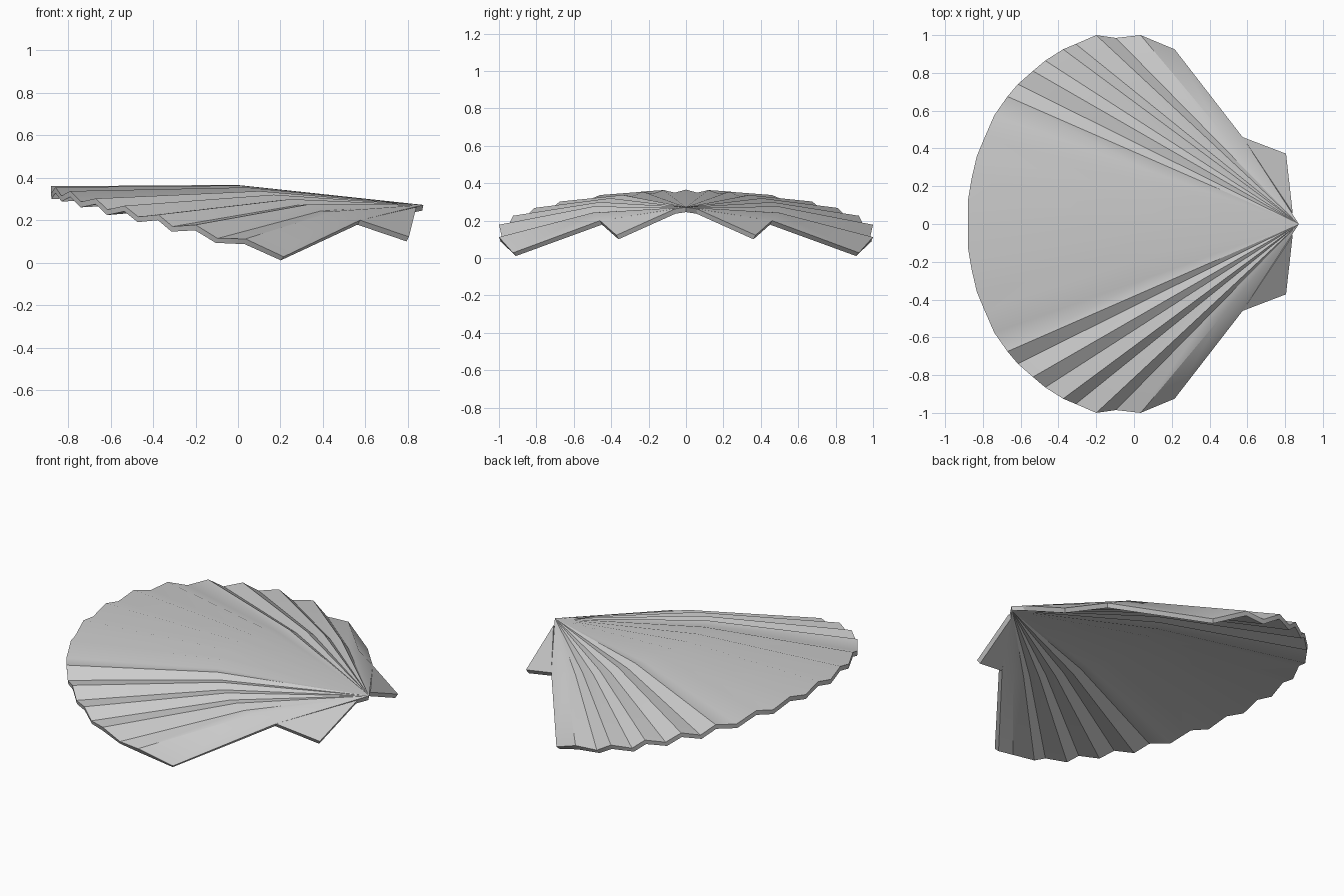
import bpy, bmesh, math
from mathutils import Vector

if "Cube" in bpy.data.objects:
    bpy.data.objects.remove(bpy.data.objects["Cube"])

THICK = 0.027
HINGE = Vector((0.873, 0, 0.272))

# Rim of one half, alternating ridge and valley, from the centre rib to the side edge
RIM = [(-.88, 0, .36), (-.88, .12, .327), (-.86, .24, .355), (-.832, .36, .315),
       (-.79, .46, .337), (-.74, .575, .287), (-.67, .675, .302), (-.615, .74, .25),
       (-.535, .81, .268), (-.47, .865, .216), (-.375, .925, .226), (-.308, .953, .17),
       (-.2, 1.0, .178), (-.096, .985, .114), (.035, 1.0, .112), (.215, .925, .028)]
SIDE_KINK = Vector((.575, .46, .2))


def make_part(name, points, faces):
    """Half surface, mirrored across y and thickened downwards."""
    bm = bmesh.new()
    verts = [bm.verts.new(p) for p in points]
    for f in faces:
        bm.faces.new([verts[i] for i in f])
    bm.normal_update()
    for f in bm.faces:
        if f.normal.z < 0:
            f.normal_flip()
    mesh = bpy.data.meshes.new(name)
    bm.to_mesh(mesh)
    bm.free()
    obj = bpy.data.objects.new(name, mesh)
    bpy.context.collection.objects.link(obj)
    mirror = obj.modifiers.new("mirror", 'MIRROR')
    mirror.use_axis = (False, True, False)
    solid = obj.modifiers.new("thickness", 'SOLIDIFY')
    solid.thickness = THICK
    solid.offset = -1
    bpy.ops.object.select_all(action='DESELECT')
    bpy.context.view_layer.objects.active = obj
    obj.select_set(True)
    for m in ("mirror", "thickness"):
        bpy.ops.object.modifier_apply(modifier=m)
    bpy.ops.object.shade_smooth_by_angle(angle=math.radians(35))
    return obj


# Ribbed fan: hinge point, raised middle ring, zigzag rim
rim = [Vector(p) for p in RIM]
n = len(rim)
middle = [(HINGE + p) / 2 + Vector((0, 0, .05)) for p in rim]
middle[-1] = SIDE_KINK
fan_faces = []
for i in range(n - 1):
    a, b = 1 + i, 2 + i
    fan_faces.append((0, a, b))
    fan_faces.append((a, a + n, b + n, b))
make_part("ribbed_shell", [HINGE] + middle + rim, fan_faces)

# Small triangular ears either side of the hinge
make_part("hinge_ears",
          [(.84, .06, .262), SIDE_KINK, (.805, .372, .122)],
          [(0, 1, 2)])
